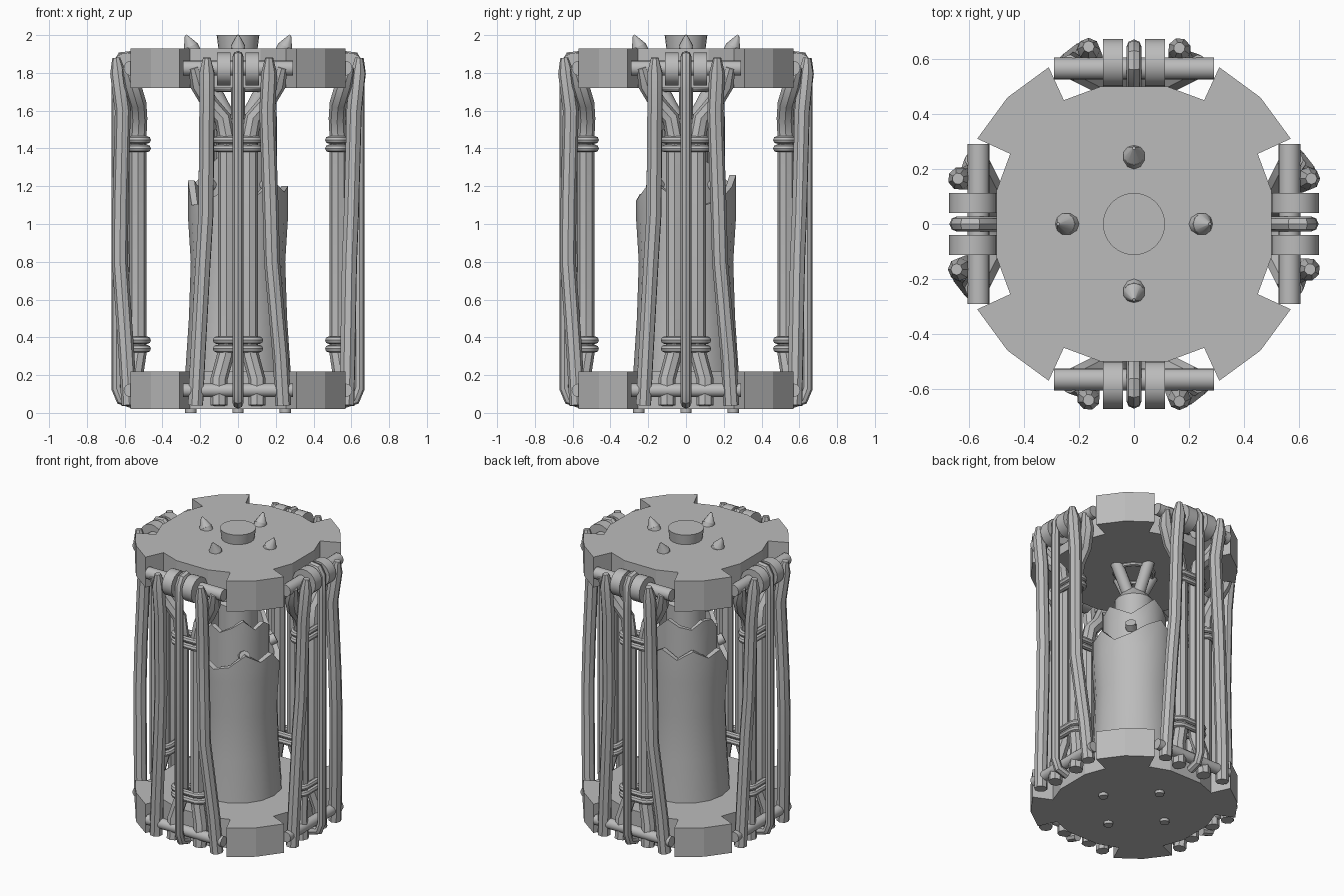
import bpy, bmesh, math
from mathutils import Matrix, Vector

cube = bpy.data.objects.get("Cube")
if cube:
    bpy.data.objects.remove(cube)

grey = bpy.data.materials.new("plain_grey")
grey.use_nodes = True
grey.diffuse_color = (0.5, 0.5, 0.5, 1)
grey.node_tree.nodes["Principled BSDF"].inputs["Base Color"].default_value = (0.5, 0.5, 0.5, 1)


def add(name, mesh, turn=0, smooth=True):
    """Link a mesh, turned by quarter turns around the upright axis."""
    mesh.materials.clear()
    mesh.materials.append(grey)
    ob = bpy.data.objects.new(name, mesh)
    bpy.context.collection.objects.link(ob)
    ob.rotation_euler.z = turn * math.pi / 2
    if smooth:
        bpy.ops.object.select_all(action='DESELECT')
        ob.select_set(True)
        bpy.context.view_layer.objects.active = ob
        bpy.ops.object.shade_smooth_by_angle(angle=math.radians(40))
    return ob


def finish(name, bm, turn=0, smooth=True):
    bmesh.ops.recalc_face_normals(bm, faces=bm.faces)
    mesh = bpy.data.meshes.new(name)
    bm.to_mesh(mesh)
    bm.free()
    return add(name, mesh, turn, smooth)


def rod(name, a, b, r1, r2=None, turn=0, sides=16):
    """Round bar or cone between two points."""
    a, b = Vector(a), Vector(b)
    bm = bmesh.new()
    place = Matrix.Translation((a + b) / 2) @ (b - a).to_track_quat('Z', 'Y').to_matrix().to_4x4()
    bmesh.ops.create_cone(bm, cap_ends=True, segments=sides, radius1=r1,
                          radius2=r1 if r2 is None else r2,
                          depth=(b - a).length, matrix=place)
    return finish(name, bm, turn)


def hose(name, path, radius, turn=0, flip=1, tip=1.0, closed=False):
    """Tube along (sideways, outward, height) points on one side."""
    curve = bpy.data.curves.new(name, 'CURVE')
    curve.dimensions = '3D'
    curve.bevel_depth = radius
    curve.bevel_resolution = 2
    curve.use_fill_caps = True
    sp = curve.splines.new('POLY')
    sp.points.add(len(path) - 1)
    for p, (t, r, z) in zip(sp.points, path):
        p.co = (t * flip, -r, z, 1)
    sp.points[-1].radius = tip
    sp.use_cyclic_u = closed
    temp = bpy.data.objects.new("temp", curve)
    mesh = bpy.data.meshes.new_from_object(temp)
    bpy.data.objects.remove(temp)
    mesh.name = name
    return add(name, mesh, turn)


def plate(name, z0, z1):
    """Round plate with a notch on each of its four sides."""
    corner = [(.5, .12), (.45, .255), (.57, .31), (.46, .46), (.31, .57), (.255, .45), (.12, .5)]
    bm = bmesh.new()
    ring = []
    for k in range(4):
        spin = Matrix.Rotation(k * math.pi / 2, 3, 'Z')
        ring += [bm.verts.new(spin @ Vector((x, y, z0))) for x, y in corner]
    base = bm.faces.new(ring)
    top = bmesh.ops.extrude_face_region(bm, geom=[base])["geom"]
    bmesh.ops.translate(bm, verts=[v for v in top if isinstance(v, bmesh.types.BMVert)],
                        vec=(0, 0, z1 - z0))
    return finish(name, bm, smooth=False)


def broken_tube(name, profile, wall, rim):
    """Open tube whose top edge follows the rim heights."""
    bm = bmesh.new()
    n = len(rim)
    loops = []
    for shift in (0, wall):
        for r, z in profile:
            loops.append([(r - shift, z)] * n)
        loops.append([(profile[-1][0] - shift, h) for h in rim])
    size = len(profile) + 1
    loops = loops[:size] + loops[size:][::-1]
    rings = []
    for loop in loops:
        rings.append([bm.verts.new((r * math.cos(i * math.tau / n), r * math.sin(i * math.tau / n), z))
                      for i, (r, z) in enumerate(loop)])
    for a, b in zip(rings, rings[1:] + rings[:1]):
        for i in range(n):
            j = (i + 1) % n
            bm.faces.new((a[i], a[j], b[j], b[i]))
    return finish(name, bm)


# End plates with the centre knob
plate("top_plate", 1.72, 1.93)
plate("bottom_plate", 0.02, 0.22)
rod("top_knob", (0, 0, 1.9), (0, 0, 2), .1, .113, sides=24)

# Core: nested broken shells and a neck
broken_tube("outer_shell", [(.28, .2), (.26, .5), (.25, .8), (.265, 1.04)], .035,
            [1.2, 1.1, 1.13, 1.2, 1.26, 1.2, 1.26, 1.2, 1.23, 1.1, 1.11, 1.16, 1.12, 1.15, 1.23, 1.17])
broken_tube("inner_shell", [(.2, .2), (.2, 1.28)], .03,
            [1.4, 1.35, 1.31, 1.37, 1.44, 1.4, 1.38, 1.43, 1.42, 1.33, 1.32, 1.38, 1.35, 1.39, 1.44, 1.37])
rod("core_neck", (0, 0, .2), (0, 0, 1.5), .125)
rod("core_cone", (0, 0, 1.5), (0, 0, 1.58), .125, .06)
hose("plate_collar", [(.12 * math.cos(i * math.tau / 16), .12 * math.sin(i * math.tau / 16), 1.715)
                      for i in range(16)], .015, closed=True)
for k in range(4):
    rod("core_bolt", (.14, -.14, 1.2), (.17, -.17, 1.22), .035, turn=k, sides=10)

for k in range(4):
    # Prongs through the top plate, feet below
    rod("prong", (0, -.02, 1.5), (0, -.25, 1.94), .04, turn=k, sides=10)
    rod("prong_tip", (0, -.25, 1.94), (0, -.276, 2), .04, .006, turn=k, sides=10)
    rod("foot_peg", (0, -.25, 0), (0, -.25, .05), .03, turn=k, sides=10)

    # Axles and clips
    rod("top_axle", (-.29, -.565, 1.825), (.29, -.565, 1.825), .04, turn=k)
    rod("bottom_axle", (-.29, -.57, .12), (.29, -.57, .12), .035, turn=k)
    for s in (-1, 1):
        rod("clip", (s * .04, -.585, 1.82), (s * .112, -.585, 1.82), .087, turn=k, sides=20)

    # Thin middle hose hooked over the axle
    hose("middle_hose", [(0, .5, 1.78), (0, .53, 1.85), (0, .57, 1.89), (0, .615, 1.885), (0, .64, 1.84),
                         (0, .643, 1.7), (0, .643, .13), (0, .62, .07), (0, .55, .05)], .028, k)

    # Outer hoses, bent a little differently left and right
    hose("right_outer_hose", [(-.225, .575, .04), (-.215, .58, .25), (-.185, .59, .8), (-.17, .6, 1.05),
                              (-.165, .615, 1.6), (-.165, .635, 1.8), (-.165, .64, 1.88)], .042, k, tip=.5)
    hose("left_outer_hose", [(.24, .575, .04), (.225, .59, .3), (.18, .625, .8), (.172, .622, 1.1),
                             (.155, .61, 1.6), (.165, .635, 1.8), (.165, .645, 1.88)], .042, k, tip=.5)

    # Paired hoses that fork at both ends
    for s in (-1, 1):
        hose("paired_hose", [(.1, .56, .04), (.1, .55, .18), (.065, .53, .31), (.06, .53, .4), (.06, .53, 1.45),
                             (.08, .525, 1.56), (.15, .53, 1.64), (.21, .56, 1.74), (.235, .59, 1.83)],
             .045, k, flip=s, tip=.6)

    # Bands round the paired hoses
    for z in (.34, .385, 1.4, 1.445):
        band = []
        for i in range(16):
            a = (i + .5) * math.tau / 16
            band.append((math.copysign(.06, math.cos(a)) + .055 * math.cos(a), .525 + .045 * math.sin(a), z))
        hose("band", band, .02, k, closed=True)
